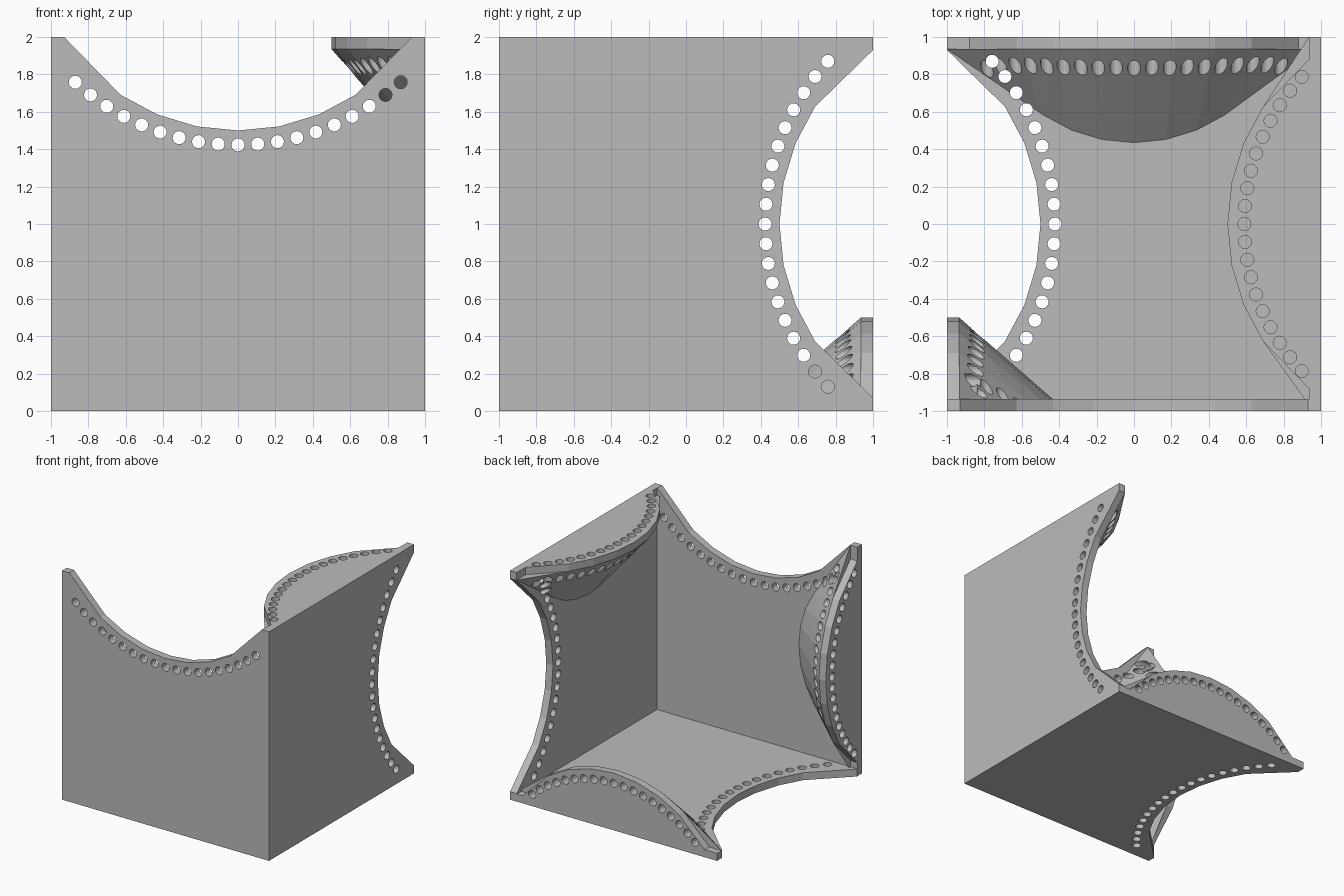
import bpy, bmesh
from math import sin, cos, radians
from mathutils import Matrix, Vector

cube = bpy.data.objects.get("Cube")
if cube:
    bpy.data.objects.remove(cube)

WALL = 0.065
IN = 1 - WALL

grey = bpy.data.materials.new("light_grey")
grey.use_nodes = True
colour = (0.5, 0.5, 0.5, 1)
grey.diffuse_color = colour
grey.node_tree.nodes["Principled BSDF"].inputs["Base Color"].default_value = colour

# Third-turn about the cube's diagonal: carries each wall onto the next
TURN = Matrix(((0, 0, -1, 0), (-1, 0, 0, 0), (0, 1, 0, 0), (0, 0, 0, 1)))


def make(name, bm):
    bmesh.ops.recalc_face_normals(bm, faces=bm.faces)
    mesh = bpy.data.meshes.new(name)
    bm.to_mesh(mesh)
    bm.free()
    mesh.materials.append(grey)
    obj = bpy.data.objects.new(name, mesh)
    bpy.context.collection.objects.link(obj)
    return obj


def prism(name, outline, direction):
    bm = bmesh.new()
    face = bm.faces.new([bm.verts.new(p) for p in outline])
    grown = bmesh.ops.extrude_face_region(bm, geom=[face])["geom"]
    moved = [g for g in grown if isinstance(g, bmesh.types.BMVert)]
    bmesh.ops.translate(bm, verts=moved, vec=direction)
    return make(name, bm)


def arc(radius, rise, step, count):
    """Points (across, height) of an arc bowed towards +height."""
    return [(radius * sin(radians(step * k)),
             rise - radius * (1 - cos(radians(step * k))))
            for k in range(-count, count + 1)]


def drills(name, points, place, axis):
    bm = bmesh.new()
    for p in points:
        bmesh.ops.create_cone(bm, cap_ends=True, segments=16, radius1=0.035,
                              radius2=0.035, depth=0.3,
                              matrix=Matrix.Translation(place(*p)) @ axis)
    obj = make(name, bm)
    obj.hide_render = True
    return obj


def cut(obj, cutters):
    for c in cutters:
        mod = obj.modifiers.new("holes", 'BOOLEAN')
        mod.operation = 'DIFFERENCE'
        mod.solver = 'EXACT'
        mod.object = c
    bpy.context.view_layer.update()
    graph = bpy.context.evaluated_depsgraph_get()
    mesh = bpy.data.meshes.new_from_object(obj.evaluated_get(graph))
    obj.modifiers.clear()
    obj.data = mesh


rim = arc(1.13, 0.5, 11.25, 3)

# Wall with a scooped edge
floor_line = [(-1, 2), (-1, 0), (-0.93, 0)] + rim + [(0.93, 0), (1, 0), (1, 2)]
wall = prism("wall", [(d - 1, s, -1) for s, d in floor_line], (0, 0, WALL))

# Bowed lip standing on the wall's neighbouring edge
lip_line = ([(-1, 0), (-1, WALL), (-0.88, WALL)] + rim
            + [(0.88, WALL), (1, WALL), (1, 0)])
lip = prism("lip", [(s, 1, d - 1) for s, d in lip_line], (0, -WALL, 0))

# Solid sloping web filling the corner behind the lip
bm = bmesh.new()
foot = arc(0.87, 0.5, 11.25, 3)
for p in ([(s, IN, d - 1) for s, d in rim]
          + [(s, IN - d, -IN) for s, d in foot]
          + [(-1, IN, -IN), (1 - WALL / 2, IN, -IN)]):
    bm.verts.new(p)
bmesh.ops.convex_hull(bm, input=bm.verts)
web = make("web", bm)

# Rows of round holes
wall_drill = drills("wall_drill", arc(1.297, 0.577, 4.68, 9),
                    lambda s, d: Vector((d - 1, s, -0.9)), Matrix())
lip_drill = drills("lip_drill", arc(1.16, 0.41, 4.74, 9),
                   lambda s, d: Vector((s, 0.9, d - 1)),
                   Matrix.Rotation(radians(90), 4, 'X'))
next_drill = wall_drill.copy()
next_drill.data = wall_drill.data.copy()
next_drill.data.transform(TURN)
bpy.context.collection.objects.link(next_drill)

cut(wall, [wall_drill])
cut(lip, [lip_drill])
cut(web, [wall_drill, lip_drill, next_drill])
for c in (wall_drill, lip_drill, next_drill):
    bpy.data.objects.remove(c)

# Repeat the three parts around the diagonal and stand them on the ground
names = {wall: ("floor_wall", "left_wall", "front_wall"),
         lip: ("back_lip", "top_lip", "right_lip"),
         web: ("back_web", "top_web", "right_web")}
for part, labels in names.items():
    turn = Matrix()
    for label in labels:
        mesh = part.data.copy()
        mesh.transform(Matrix.Translation((0, 0, 1)) @ turn)
        mesh.name = label
        obj = bpy.data.objects.new(label, mesh)
        bpy.context.collection.objects.link(obj)
        turn = TURN @ turn
    bpy.data.objects.remove(part)
